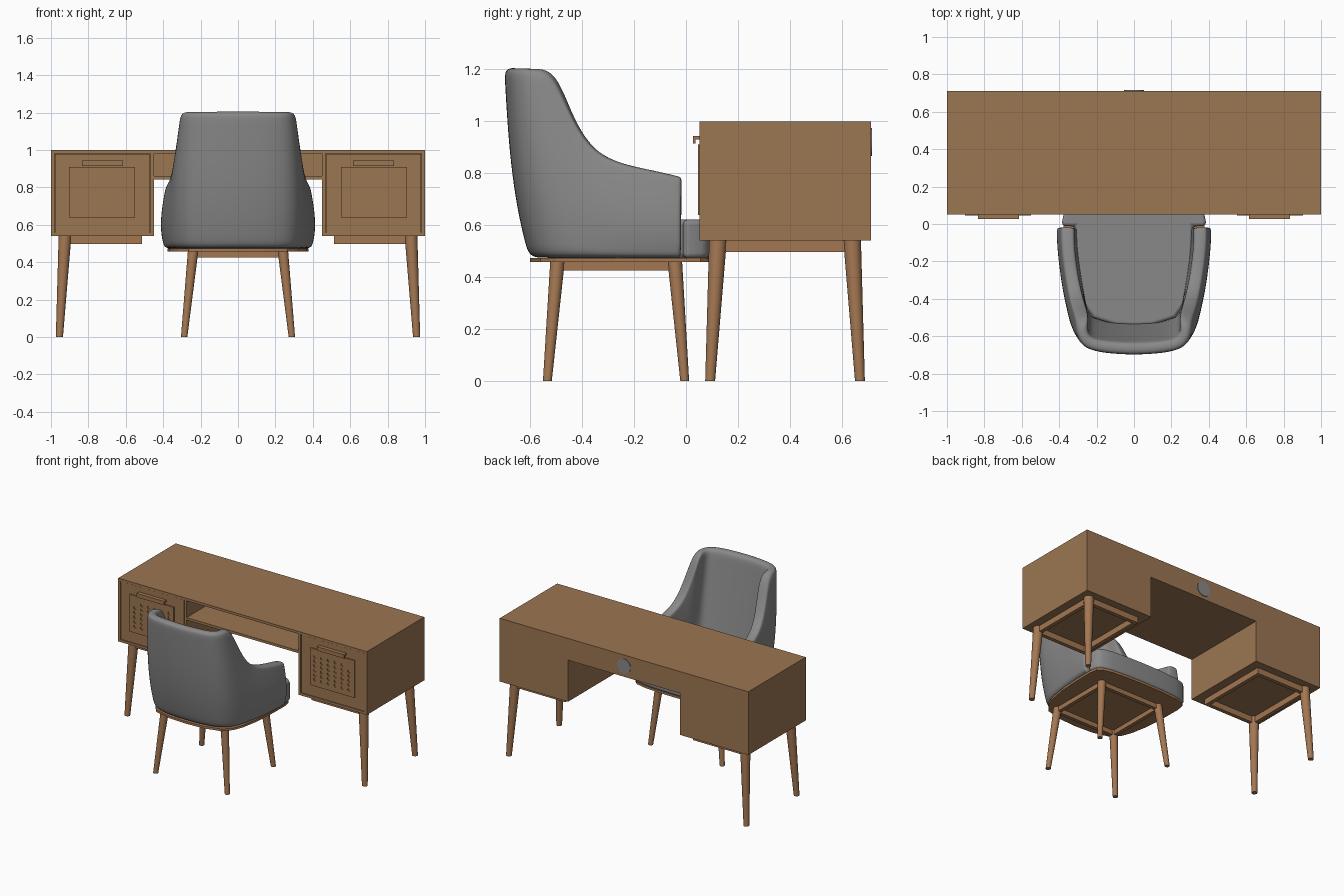
import bpy, bmesh, math
from mathutils import Vector

if "Cube" in bpy.data.objects:
    bpy.data.objects.remove(bpy.data.objects["Cube"])


def material(name, rgb):
    m = bpy.data.materials.new(name)
    m.diffuse_color = (*rgb, 1)
    m.use_nodes = True
    m.node_tree.nodes["Principled BSDF"].inputs["Base Color"].default_value = m.diffuse_color
    return m


WOOD = material("desk wood", (0.33, 0.18, 0.085))
LEG = material("leg wood", (0.37, 0.185, 0.085))
GREY = material("grey upholstery", (0.25, 0.25, 0.25))


def finish(name, bm, mat, smooth=False):
    bmesh.ops.recalc_face_normals(bm, faces=bm.faces)
    me = bpy.data.meshes.new(name)
    bm.to_mesh(me)
    bm.free()
    ob = bpy.data.objects.new(name, me)
    bpy.context.collection.objects.link(ob)
    me.materials.append(mat)
    if smooth:
        bpy.ops.object.select_all(action='DESELECT')
        ob.select_set(True)
        bpy.context.view_layer.objects.active = ob
        bpy.ops.object.shade_smooth_by_angle(angle=math.radians(40))
    return ob


def box(name, x, y, z, mat=WOOD):
    bm = bmesh.new()
    bmesh.ops.create_cube(bm, size=1)
    for v in bm.verts:
        v.co = [(a[0] + a[1]) / 2 + c * abs(a[1] - a[0]) for a, c in zip((x, y, z), v.co)]
    return finish(name, bm, mat)


def leg(name, foot, top, r0, r1, h):
    bm = bmesh.new()
    bmesh.ops.create_cone(bm, cap_ends=True, segments=24, radius1=r0, radius2=r1, depth=h)
    for v in bm.verts:
        p = foot if v.co.z < 0 else top
        v.co += Vector((p[0], p[1], h / 2))
    return finish(name, bm, LEG, True)


def rails(name, x, y, z, w):
    # rectangular frame of four bars, centred on the given lines
    for i, yy in enumerate(y):
        box(f"{name}_cross_{i}", x, (yy - w / 2, yy + w / 2), z, LEG)
    for i, xx in enumerate(x):
        box(f"{name}_side_{i}", (xx - w / 2, xx + w / 2), (y[0] - w / 2, y[1] + w / 2), z, LEG)


def cylinders_y(name, centres, y, r, mat, seg=16):
    bm = bmesh.new()
    for cx, cz in centres:
        new = bmesh.ops.create_cone(bm, cap_ends=True, segments=seg, radius1=r, radius2=r, depth=y[1] - y[0])
        for v in new['verts']:
            v.co = (cx + v.co.x, (y[0] + y[1]) / 2 + v.co.z, cz + v.co.y)
    return finish(name, bm, mat)


def cut(ob, cutter):
    m = ob.modifiers.new("holes", 'BOOLEAN')
    m.operation = 'DIFFERENCE'
    m.solver = 'EXACT'
    m.object = cutter
    cutter.hide_render = True
    cutter.hide_set(True)


def prism(name, outline, z, mat):
    bm = bmesh.new()
    f = bm.faces.new([bm.verts.new((x, y, z[0])) for x, y in outline])
    r = bmesh.ops.extrude_face_region(bm, geom=[f])
    for v in r['geom']:
        if isinstance(v, bmesh.types.BMVert):
            v.co.z = z[1]
    return finish(name, bm, mat)


# ---- desk ----
YF, YB = 0.052, 0.712
box("desk_top", (-1, 1), (YF, YB), (0.982, 1.0))
box("centre_shelf", (-0.452, 0.452), (YF, YB), (0.842, 0.86))
back = box("centre_back_panel", (-0.452, 0.452), (YB - 0.018, YB), (0.86, 0.982))
cut(back, cylinders_y("cable_hole_cutter", [(0, 0.92)], (0.6, 0.8), 0.04, WOOD, 32))

# cable ring on the back
ring = cylinders_y("cable_ring", [(0, 0.92)], (YB - 0.02, YB + 0.004), 0.054, GREY, 32)
cut(ring, cylinders_y("cable_ring_cutter", [(0, 0.92)], (0.6, 0.8), 0.04, GREY, 32))

for s, side in ((-1, "left"), (1, "right")):
    def X(a, b):
        return tuple(sorted((s * a, s * b)))
    # cabinet shell
    box(side + "_cabinet_bottom", X(0.45, 1), (YF, YB), (0.54, 0.558))
    box(side + "_cabinet_outer_wall", X(0.982, 1), (YF, YB), (0.558, 0.982))
    box(side + "_cabinet_inner_wall", X(0.45, 0.467), (YF, YB), (0.558, 0.982))
    box(side + "_cabinet_back", X(0.467, 0.982), (YB - 0.018, YB), (0.558, 0.982))
    # door with perforated panel
    box(side + "_door", X(0.472, 0.978), (YF + 0.003, YF + 0.021), (0.56, 0.98))
    panel = box(side + "_perforated_panel", X(0.551, 0.904), (0.046, 0.06), (0.64, 0.91))
    holes = [(s * (0.586 + 0.055 * i), 0.688 + 0.0335 * j) for i in range(6) for j in range(6)]
    cut(panel, cylinders_y(side + "_hole_cutter", holes, (0.03, 0.053), 0.011, WOOD))
    # angled pull handle
    box(side + "_handle_top", X(0.615, 0.834), (0.027, 0.058), (0.93, 0.943))
    box(side + "_handle_lip", X(0.615, 0.834), (0.027, 0.037), (0.915, 0.93))
    # legs on the outer edge, rails under the cabinet
    leg(side + "_front_desk_leg", (s * 0.955, 0.093), (s * 0.925, 0.123), 0.019, 0.034, 0.54)
    leg(side + "_back_desk_leg", (s * 0.955, 0.67), (s * 0.925, 0.64), 0.019, 0.034, 0.54)
    rails(side + "_desk_rail", X(0.528, 0.925), (0.123, 0.64), (0.497, 0.54), 0.028)
    # chair legs
    leg(side + "_front_chair_leg", (s * 0.288, -0.005), (s * 0.24, -0.043), 0.017, 0.028, 0.46)
    leg(side + "_back_chair_leg", (s * 0.288, -0.534), (s * 0.24, -0.495), 0.017, 0.028, 0.46)

# ---- chair ----
rails("chair_rail", (-0.24, 0.24), (-0.495, -0.043), (0.425, 0.459), 0.026)

# half outline stations: base x, y; top x, y, z (from centre back to arm front)
half = [
    (0, -0.602, 0, -0.702, 1.207), (0.14, -0.596, 0.14, -0.695, 1.207),
    (0.27, -0.567, 0.265, -0.672, 1.205), (0.325, -0.49, 0.308, -0.60, 1.205),
    (0.35, -0.42, 0.305, -0.515, 1.20), (0.362, -0.35, 0.328, -0.445, 1.02),
    (0.372, -0.27, 0.35, -0.365, 0.89), (0.38, -0.18, 0.37, -0.26, 0.838),
    (0.387, -0.10, 0.386, -0.13, 0.812), (0.388, -0.035, 0.387, -0.033, 0.79),
    (0.387, -0.018, 0.386, -0.015, 0.785)]
stations = [(-a, b, -c, d, e) for a, b, c, d, e in half[:0:-1]] + half

# wraparound back and arms
bm = bmesh.new()
loops = []
for i, (bx, by, tx, ty, tz) in enumerate(stations):
    p, q = stations[max(i - 1, 0)], stations[min(i + 1, len(stations) - 1)]
    t = Vector((q[0] - p[0], q[1] - p[1], 0)).normalized()
    n = Vector((-t.y, t.x, 0))
    B, T = Vector((bx, by, 0.472)), Vector((tx, ty, tz))
    pts = [B.lerp(T, k) - n * 0.028 * math.sin(math.pi * k ** 0.75) for k in (0, 0.07, 0.3, 0.6, 0.93, 1)]
    Bi, Ti = B + n * 0.092, T + n * 0.066
    pts += [Bi.lerp(Ti, k) for k in (1, 0.93, 0.6, 0.3, 0)]
    loops.append([bm.verts.new(c) for c in pts])
N = len(loops[0])
for a, b in zip(loops, loops[1:]):
    for j in range(N):
        bm.faces.new((a[j], a[(j + 1) % N], b[(j + 1) % N], b[j]))
for end in (loops[0], loops[-1]):
    # arm front caps as strips of quads across the thickness
    bm.faces.new((end[0], end[1], end[9], end[10]))
    bm.faces.new((end[1], end[2], end[9]))
    bm.faces.new((end[2], end[3], end[8], end[9]))
    bm.faces.new((end[3], end[4], end[7], end[8]))
    bm.faces.new((end[4], end[5], end[6], end[7]))
shell = finish("chair_back_and_arms", bm, GREY)
shell.data.polygons.foreach_set("use_smooth", [True] * len(shell.data.polygons))
sub = shell.modifiers.new("smooth", 'SUBSURF')
sub.levels = sub.render_levels = 3


# seat cushion, T-shaped around the arms
def mirrored(pts):
    return pts + [(-x, y) for x, y in reversed(pts) if x > 0]


cushion = prism("seat_cushion", mirrored([
    (0, 0.118), (0.15, 0.115), (0.27, 0.105), (0.345, 0.088), (0.375, 0.06), (0.385, 0.01), (0.383, -0.012),
    (0.315, -0.012), (0.31, -0.25), (0.29, -0.40), (0.22, -0.50), (0.1, -0.54), (0, -0.545)]),
    (0.472, 0.622), GREY)
bev = cushion.modifiers.new("rounded", 'BEVEL')
bev.width = 0.03
bev.segments = 4
bev.limit_method = 'ANGLE'
bev.angle_limit = math.radians(50)
cushion.data.polygons.foreach_set("use_smooth", [True] * len(cushion.data.polygons))
wn = cushion.modifiers.new("normals", 'WEIGHTED_NORMAL')

# wooden seat plate
prism("seat_plate", mirrored([
    (0, 0.112), (0.15, 0.109), (0.27, 0.099), (0.34, 0.082), (0.368, 0.055), (0.378, 0.0), (0.376, -0.15),
    (0.366, -0.30), (0.342, -0.43), (0.315, -0.50), (0.265, -0.56), (0.14, -0.592), (0, -0.6)]),
    (0.458, 0.474), LEG)
